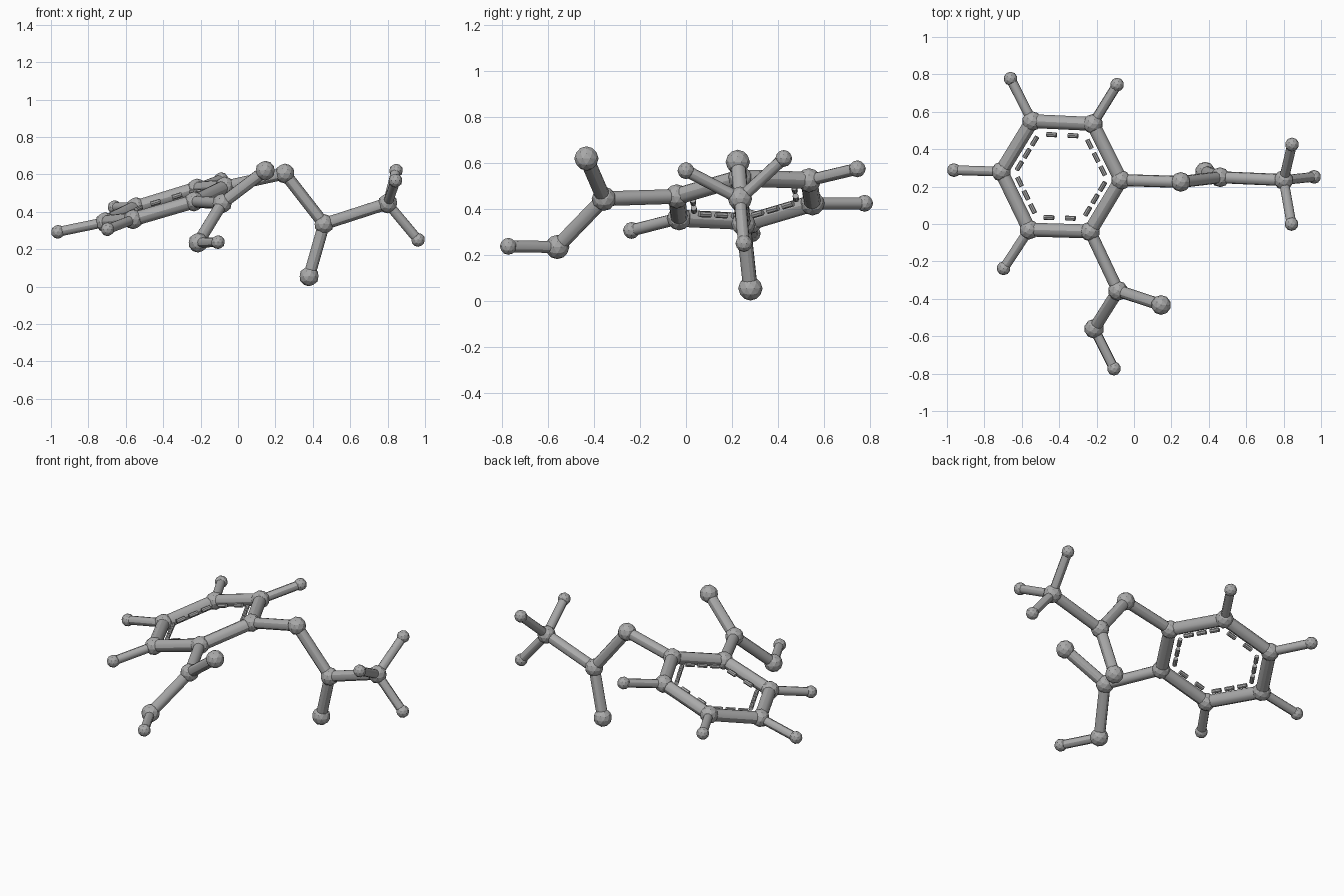
import bpy
from mathutils import Vector

cube = bpy.data.objects.get("Cube")
if cube:
    bpy.data.objects.remove(cube, do_unlink=True)

grey = bpy.data.materials.new("plain grey")
grey.use_nodes = True
COLOUR = (0.4, 0.4, 0.4, 1)
grey.diffuse_color = COLOUR
grey.node_tree.nodes["Principled BSDF"].inputs["Base Color"].default_value = COLOUR

BIG, SMALL = 0.053, 0.037          # ball radii
THICK, MEDIUM, THIN = 0.037, 0.032, 0.026   # rod radii
DASH = 0.013

# Ball centres: the six ring balls run in order around the ring
ring = {
    "ring_inner": (-0.07, 0.235, 0.535),
    "ring_back_left": (-0.22, 0.535, 0.525),
    "ring_back_right": (-0.545, 0.55, 0.425),
    "ring_outer": (-0.71, 0.28, 0.345),
    "ring_front_right": (-0.56, -0.03, 0.36),
    "ring_front_left": (-0.235, -0.04, 0.455),
}
branches = {
    "acid_centre": (-0.085, -0.357, 0.445),
    "acid_upper": (0.145, -0.433, 0.62),
    "acid_lower": (-0.213, -0.56, 0.235),
    "bridge": (0.25, 0.225, 0.605),
    "arm_centre": (0.46, 0.25, 0.335),
    "arm_lower": (0.38, 0.28, 0.055),
    "arm_end": (0.80, 0.235, 0.445),
}
tips = {
    "tip_back_left": (-0.09, 0.745, 0.575),
    "tip_back_right": (-0.66, 0.777, 0.425),
    "tip_outer": (-0.963, 0.288, 0.293),
    "tip_front_right": (-0.697, -0.237, 0.307),
    "tip_acid": (-0.107, -0.773, 0.238),
    "tip_arm_back": (0.845, 0.425, 0.62),
    "tip_arm_front": (0.842, 0.0, 0.567),
    "tip_arm_low": (0.963, 0.252, 0.25),
}
points = {name: Vector(p) for name, p in {**ring, **branches, **tips}.items()}


def finish(name):
    obj = bpy.context.object
    obj.name = name
    obj.data.materials.append(grey)
    return obj


def ball(name, radius):
    bpy.ops.mesh.primitive_ico_sphere_add(subdivisions=2, radius=radius,
                                          location=points[name])
    finish(name + "_ball")


def rod(name, a, b, radius, sides=12):
    axis = b - a
    bpy.ops.mesh.primitive_cylinder_add(vertices=sides, radius=radius,
                                        depth=axis.length, location=(a + b) / 2)
    obj = finish(name)
    obj.rotation_euler = axis.to_track_quat("Z", "Y").to_euler()
    bpy.ops.object.shade_smooth_by_angle()


def link(a, b, radius):
    rod(a + "_to_" + b, points[a], points[b], radius)


# Balls
for name in points:
    ball(name, SMALL if name in tips else BIG)

# Ring rods with a dashed line inside each edge
corners = list(ring)
centre = sum((points[n] for n in corners), Vector()) / len(corners)
for i, a in enumerate(corners):
    b = corners[(i + 1) % len(corners)]
    link(a, b, THICK)
    along = (points[b] - points[a]).normalized()
    middle = (points[a] + points[b]) / 2
    inward = centre - middle
    inward = (inward - along * inward.dot(along)).normalized()
    middle += inward * 0.068
    # Front and back edges carry two dashes, the others three
    offsets = (-0.06, 0.06) if i in (1, 4) else (-0.08, 0, 0.08)
    for offset in offsets:
        spot = middle + along * offset
        rod("ring_dash", spot - along * 0.027, spot + along * 0.027, DASH, 8)

# Branch rods
for a, b in (("ring_front_left", "acid_centre"), ("acid_centre", "acid_upper"),
             ("acid_centre", "acid_lower"), ("ring_inner", "bridge"),
             ("bridge", "arm_centre"), ("arm_centre", "arm_lower"),
             ("arm_centre", "arm_end")):
    link(a, b, MEDIUM)

# Thin rods out to the small tips
for side in ("back_left", "back_right", "outer", "front_right"):
    link("ring_" + side, "tip_" + side, THIN)
link("acid_lower", "tip_acid", THIN)
for side in ("back", "front", "low"):
    link("arm_end", "tip_arm_" + side, THIN)
